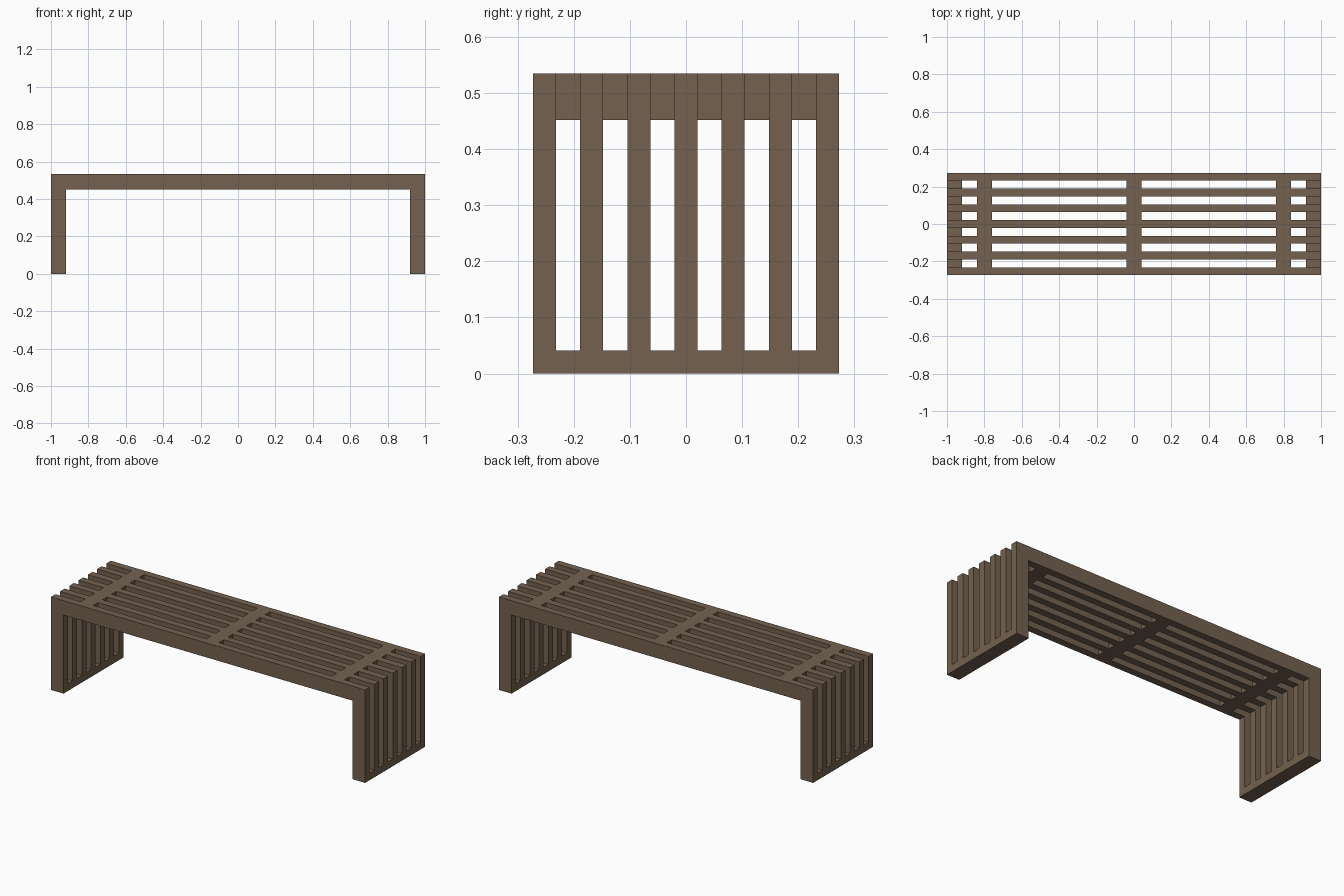
import bpy, bmesh

if "Cube" in bpy.data.objects:
    bpy.data.objects.remove(bpy.data.objects["Cube"])

H, LEG, BEAM = 0.535, 0.08, 0.083      # height, leg width, seat depth
SLAT, PITCH, N = 0.041, 0.084, 7       # slat thickness, spacing, count

wood = bpy.data.materials.new("brown wood")
wood.diffuse_color = (0.175, 0.12, 0.078, 1)
wood.use_nodes = True
wood.node_tree.nodes["Principled BSDF"].inputs["Base Color"].default_value = wood.diffuse_color


def extrude_profile(name, pts, y0, y1):
    """Extrude an x-z outline from y0 to y1."""
    bm = bmesh.new()
    face = bm.faces.new([bm.verts.new((x, y0, z)) for x, z in pts])
    ext = bmesh.ops.extrude_face_region(bm, geom=[face])["geom"]
    verts = [v for v in ext if isinstance(v, bmesh.types.BMVert)]
    bmesh.ops.translate(bm, verts=verts, vec=(0, y1 - y0, 0))
    bmesh.ops.recalc_face_normals(bm, faces=bm.faces)
    me = bpy.data.meshes.new(name)
    bm.to_mesh(me)
    bm.free()
    me.materials.append(wood)
    ob = bpy.data.objects.new(name, me)
    bpy.context.collection.objects.link(ob)
    return ob


def block(name, x, w, z0, z1, y0, y1):
    a, b = x - w / 2, x + w / 2
    return extrude_profile(name, [(a, z0), (b, z0), (b, z1), (a, z1)], y0, y1)


# U-shaped slats: seat and both legs in one frame
frame = [(-1, 0), (-1 + LEG, 0), (-1 + LEG, H - BEAM), (1 - LEG, H - BEAM),
         (1 - LEG, 0), (1, 0), (1, H), (-1, H)]
for i in range(N):
    y = (i - (N - 1) / 2) * PITCH
    extrude_profile(f"slat_frame_{i + 1}", frame, y - SLAT / 2, y + SLAT / 2)
    if i == N - 1:
        break
    # spacers filling the gap to the next slat
    y0, y1 = y + SLAT / 2, y + PITCH - SLAT / 2
    for label, x in (("left", -0.8), ("middle", 0), ("right", 0.8)):
        block(f"seat_spacer_{label}_{i + 1}", x, 0.08, H - BEAM, H, y0, y1)
    for label, s in (("left", -1), ("right", 1)):
        block(f"foot_spacer_{label}_{i + 1}", s * (1 - LEG / 2), LEG, 0, 0.041, y0, y1)
